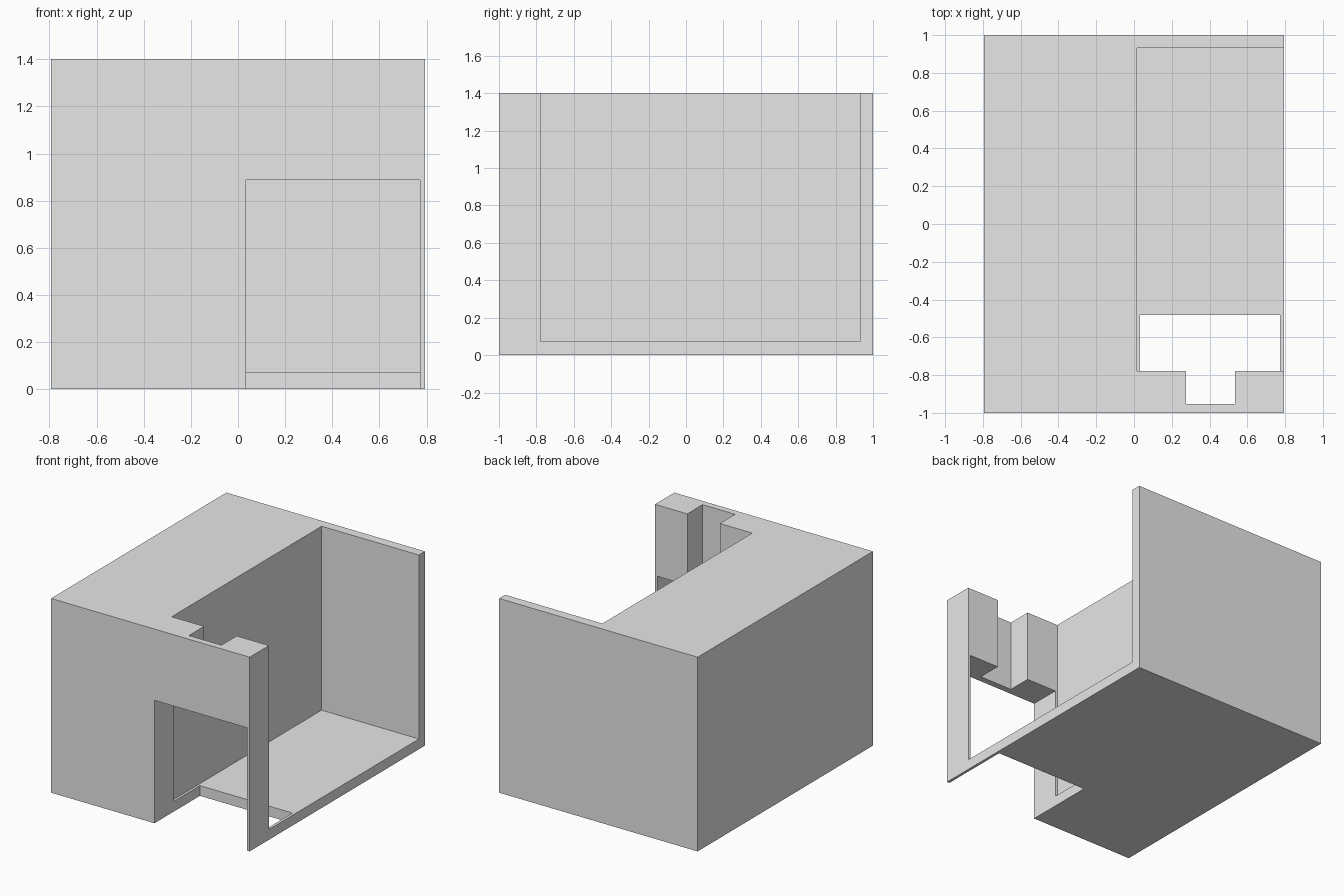
import bpy
from mathutils import Vector

default = bpy.data.objects.get("Cube")
if default:
    bpy.data.objects.remove(default, do_unlink=True)

# Single light grey material
grey = bpy.data.materials.new("light_grey")
grey.use_nodes = True
colour = (0.8, 0.8, 0.8, 1.0)
grey.diffuse_color = colour
grey.node_tree.nodes["Principled BSDF"].inputs["Base Color"].default_value = colour


def box(name, low, high):
    """Box spanning two opposite corners."""
    low, high = Vector(low), Vector(high)
    bpy.ops.mesh.primitive_cube_add(size=1, location=(0, 0, 0))
    obj = bpy.context.object
    obj.name = obj.data.name = name
    for v in obj.data.vertices:
        v.co = (low + high) / 2 + v.co * (high - low)
    obj.data.materials.append(grey)
    return obj


def cut(target, cutter):
    """Subtract a cutter from the target and remove it."""
    cutter.hide_render = True
    mod = target.modifiers.new(cutter.name, "BOOLEAN")
    mod.operation = "DIFFERENCE"
    mod.solver = "EXACT"
    mod.object = cutter
    bpy.ops.object.select_all(action="DESELECT")
    target.select_set(True)
    bpy.context.view_layer.objects.active = target
    bpy.ops.object.modifier_apply(modifier=mod.name)
    bpy.data.objects.remove(cutter, do_unlink=True)


# Solid housing block
housing = box("housing", (-0.793, -1, 0), (0.793, 1, 1.402))

# Chamber open to the top and the left side
cut(housing, box("chamber_cutter", (0.016, -0.779, 0.074), (1, 0.931, 2)))

# Front doorway, running through the floor
cut(housing, box("doorway_cutter", (0.033, -1.2, -0.2), (0.773, -0.482, 0.887)))

# Recess on the inner face of the front wall above the doorway
cut(housing, box("recess_cutter", (0.275, -0.953, 0.5), (0.535, -0.7, 2)))
